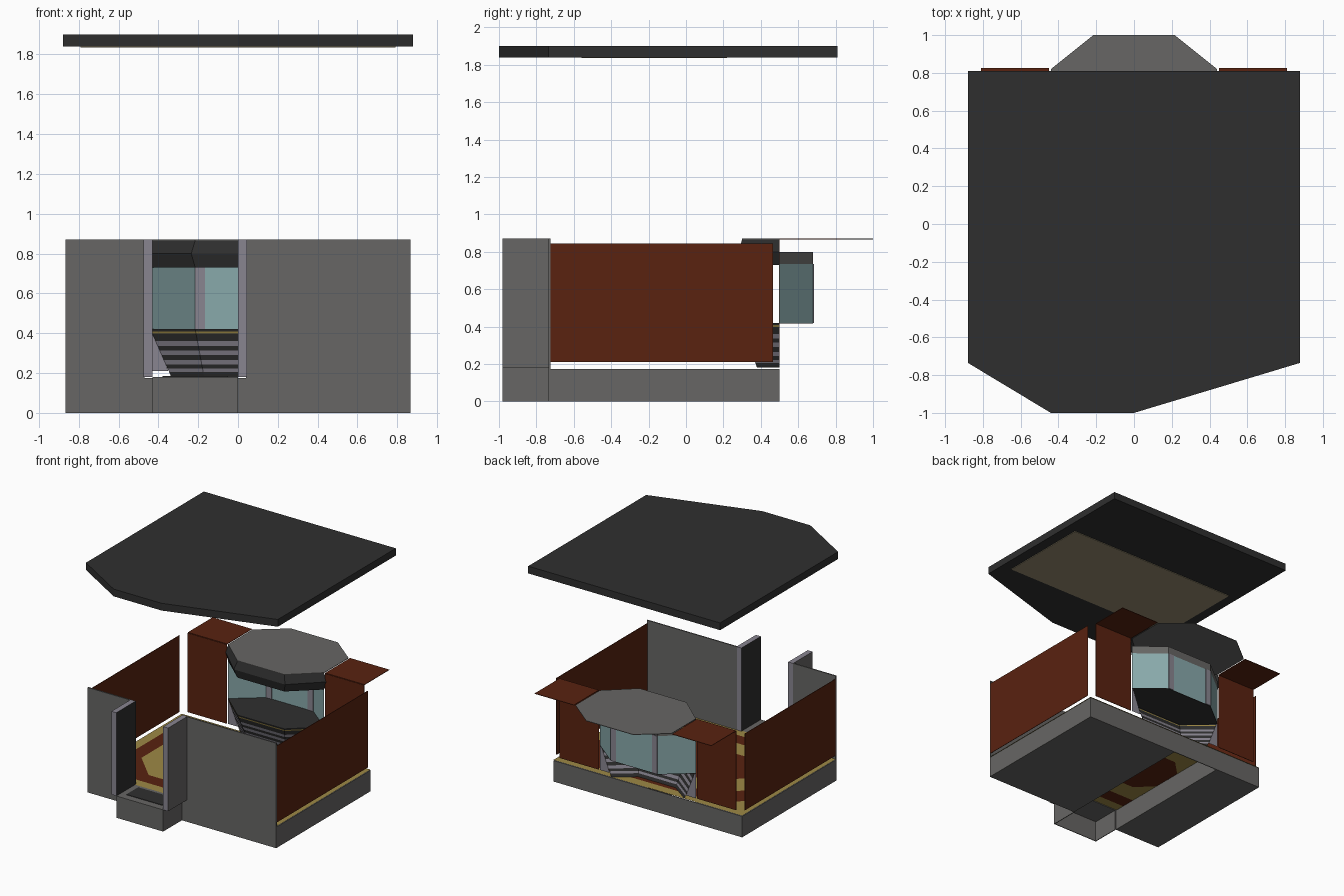
import bpy, bmesh

cube = bpy.data.objects.get("Cube")
if cube:
    bpy.data.objects.remove(cube, do_unlink=True)


def material(name, rgb):
    m = bpy.data.materials.new(name)
    m.use_nodes = True
    m.diffuse_color = (*rgb, 1)
    m.node_tree.nodes["Principled BSDF"].inputs["Base Color"].default_value = (*rgb, 1)
    return m


GREY = material("stone grey", (.135, .133, .128))
DARK = material("charcoal", (.028, .028, .028))
BROWN = material("red brown", (.1, .016, .005))
GLASS = material("pale teal glass", (.25, .4, .41))
LILAC = material("lilac grey", (.25, .235, .28))
GOLD = material("gold", (.34, .25, .06))
BEIGE = material("beige ceiling", (.31, .26, .16))


def finish(name, bm, mats):
    mesh = bpy.data.meshes.new(name)
    bm.to_mesh(mesh)
    bm.free()
    for m in mats:
        mesh.materials.append(m)
    ob = bpy.data.objects.new(name, mesh)
    bpy.context.collection.objects.link(ob)
    return ob


def prism(name, points, z0, z1, mat):
    """Extrude a flat outline between two heights."""
    bm = bmesh.new()
    face = bm.faces.new([bm.verts.new((x, y, z0)) for x, y in points])
    up = bmesh.ops.extrude_face_region(bm, geom=[face])["geom"]
    for v in up:
        if isinstance(v, bmesh.types.BMVert):
            v.co.z = z1
    bmesh.ops.recalc_face_normals(bm, faces=bm.faces)
    return finish(name, bm, [mat])


def box(name, x0, x1, y0, y1, z0, z1, mat):
    return prism(name, [(x0, y0), (x1, y0), (x1, y1), (x0, y1)], z0, z1, mat)


def loft(name, rings, mats, closed=False, cap=False):
    """Join rings of 3D points; each band takes its own material."""
    bm = bmesh.new()
    slots = list(dict.fromkeys(mats))
    rows = [[bm.verts.new(p) for p in ring] for ring in rings]
    n = len(rows[0])
    for a, b, mat in zip(rows, rows[1:], mats):
        for i in range(n if closed else n - 1):
            j = (i + 1) % n
            bm.faces.new((a[i], a[j], b[j], b[i])).material_index = slots.index(mat)
    if cap:
        bm.faces.new(rows[-1]).material_index = slots.index(mats[-1])
    return finish(name, bm, slots)


def at(points, z):
    return [(x, y, z) for x, y in points]


W, FRONT, BACK, PORCH = .865, -.735, .5, -.98
D0, D1 = -.43, 0           # doorway sides
FLOOR, TOP = .18, .87

# Raised roof with ceiling panel
prism("roof", [(-.88, .81), (-.88, FRONT), (-.44, -1), (0, -1), (.88, FRONT), (.88, .81)],
      1.84, 1.9, DARK)
box("ceiling_panel", -.79, .79, -.56, .22, 1.835, 1.84, BEIGE)

# Base, open beneath the central passage
T = .006
box("base_right", -W, D0, FRONT, BACK, 0, FLOOR - T, GREY)
box("base_left", D1, W, FRONT, BACK, 0, FLOOR - T, GREY)
box("base_back_skirt", D0, D1, BACK - T, BACK, 0, FLOOR - T, GREY)
box("porch_front", D0, D1, PORCH, PORCH + T, 0, FLOOR, GREY)
for side, x in (("right", D0), ("left", D1 - T)):
    box("porch_side_" + side, x, x + T, PORCH, FRONT, 0, FLOOR, GREY)
box("porch_top", D0, D1, PORCH, FRONT, FLOOR - T, FLOOR, GREY)
box("porch_mat", D0 + .05, D1 - .05, PORCH + .06, FRONT - .03, FLOOR, FLOOR + .004, DARK)


# Floor with nested gold and brown bands
def octagon(inset, cut):
    x, y0, y1 = W - inset, FRONT + inset, BACK - inset
    return [(x, y0 + cut), (x, y1 - cut), (x - cut, y1), (-x + cut, y1),
            (-x, y1 - cut), (-x, y0 + cut), (-x + cut, y0), (x - cut, y0)]


bands = [(0, .001), (.08, .2), (.2, .22), (.36, .2), (.5, .1)]
loft("patterned_floor", [at(octagon(*b), FLOOR) for b in bands],
     [GOLD, BROWN, GOLD, BROWN], closed=True, cap=True)

# Front walls either side of the doorway
box("front_wall_right", -W, D0 - .04, FRONT, FRONT + .01, FLOOR - T, TOP, GREY)
box("front_wall_left", D1 + .04, W, FRONT, FRONT + .01, FLOOR - T, TOP, GREY)

# Door jambs: lilac ends, charcoal inside, grey outside
for side, x0, inward in (("right", D0 - .045, 1), ("left", D1, -1)):
    jamb = box("door_jamb_" + side, x0, x0 + .045, PORCH, FRONT + .01, FLOOR, TOP, LILAC)
    jamb.data.materials.append(DARK)
    jamb.data.materials.append(GREY)
    for p in jamb.data.polygons:
        if abs(p.normal.x) > .9:
            p.material_index = 1 if p.normal.x * inward > 0 else 2

# Brown side walls, back walls and flat eaves
for side, s in (("right", -1), ("left", 1)):
    xs = sorted((s * W, s * (W - .004)))
    box("side_wall_" + side, *xs, FRONT + .01, .465, .21, .845, BROWN)
    xs = sorted((s * .45, s * .81))
    box("back_wall_" + side, *xs, BACK - .004, BACK, .21, TOP - .004, BROWN)
    box("eave_" + side, *xs, BACK, .825, TOP - .004, TOP, BROWN)
    # Lilac cheek beside the console
    loft("cheek_" + side, [[(s * .44, BACK, .42), (s * .44, BACK, .21)],
                           [(s * .43, BACK, .42), (s * .35, BACK, .21)]], [LILAC])

# Bay canopy plate and bulging inner fascia
rim = [(-.44, .5), (-.215, .3), (.215, .3), (.44, .5)]
prism("canopy_top", rim + [(.44, .82), (.215, 1), (-.215, 1), (-.44, .82)],
      TOP - .004, TOP, GREY)
bulge = [(-.465, .5), (-.235, .28), (.235, .28), (.465, .5)]
loft("canopy_fascia", [at(rim, .73), at(bulge, .8), at(rim, TOP - .004)], [DARK, DARK])

# Bay window: glass, lintel and mullions
bay = [(.44, .5), (.215, .68), (-.215, .68), (-.44, .5)]
loft("bay_glass", [at(bay, .42), at(bay, .735)], [GLASS])
loft("bay_lintel", [at(bay, .735), at(bay, .8)], [GREY])
for side, s in (("right", -1), ("left", 1)):
    xs = sorted((s * .165, s * .215))
    box("mullion_" + side, *xs, .676, .684, .42, .735, LILAC)

# Console: flat top over a tapering striped front
prism("console_top", rim + bay, .416, .42, DARK)
foot = [(-.335, .5), (-.17, .38), (.17, .38), (.335, .5)]
levels = [.18, .205, .222, .242, .265, .29, .314, .337, .36, .398, .408, .417]


def taper(z):
    t = (z - FLOOR) / .24
    return [(a[0] + (b[0] - a[0]) * t, a[1] + (b[1] - a[1]) * t, z) for a, b in zip(foot, rim)]


loft("console_front", [taper(z) for z in levels], [DARK, LILAC] * 4 + [DARK, GOLD, DARK])
